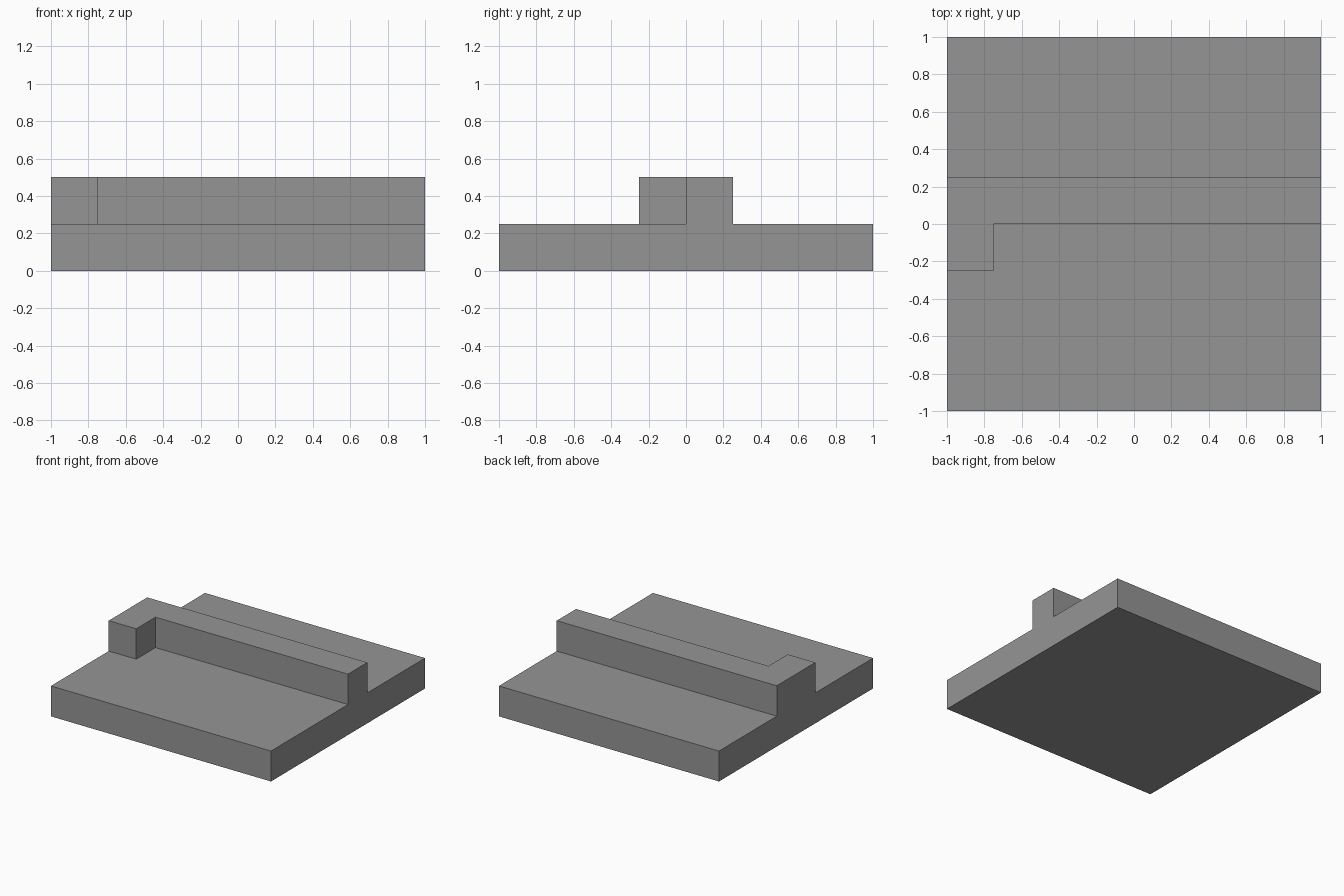
import bpy
import bmesh

cube = bpy.data.objects.get("Cube")
if cube:
    bpy.data.objects.remove(cube, do_unlink=True)

# Single plain grey
grey = bpy.data.materials.new("plain_grey")
grey.use_nodes = True
colour = (0.3, 0.3, 0.3, 1)
grey.diffuse_color = colour
grey.node_tree.nodes["Principled BSDF"].inputs["Base Color"].default_value = colour


def extruded(name, outline, bottom, top):
    """Extrude a flat outline (counter-clockwise from above) into a solid."""
    bm = bmesh.new()
    face = bm.faces.new([bm.verts.new((x, y, bottom)) for x, y in outline])
    result = bmesh.ops.extrude_face_region(bm, geom=[face], use_keep_orig=True)
    raised = [v for v in result["geom"] if isinstance(v, bmesh.types.BMVert)]
    bmesh.ops.translate(bm, verts=raised, vec=(0, 0, top - bottom))
    bmesh.ops.recalc_face_normals(bm, faces=bm.faces)
    mesh = bpy.data.meshes.new(name)
    bm.to_mesh(mesh)
    bm.free()
    mesh.materials.append(grey)
    obj = bpy.data.objects.new(name, mesh)
    bpy.context.collection.objects.link(obj)
    return obj


half, step = 1.0, 0.25

# Square floor slab
extruded("floor_slab", [(-half, -half), (half, -half), (half, half), (-half, half)], 0, step)

# Low wall across the slab, with a short return at its right end
extruded("low_wall", [
    (-half, -step), (-half + step, -step), (-half + step, 0),
    (half, 0), (half, step), (-half, step),
], step, 2 * step)
